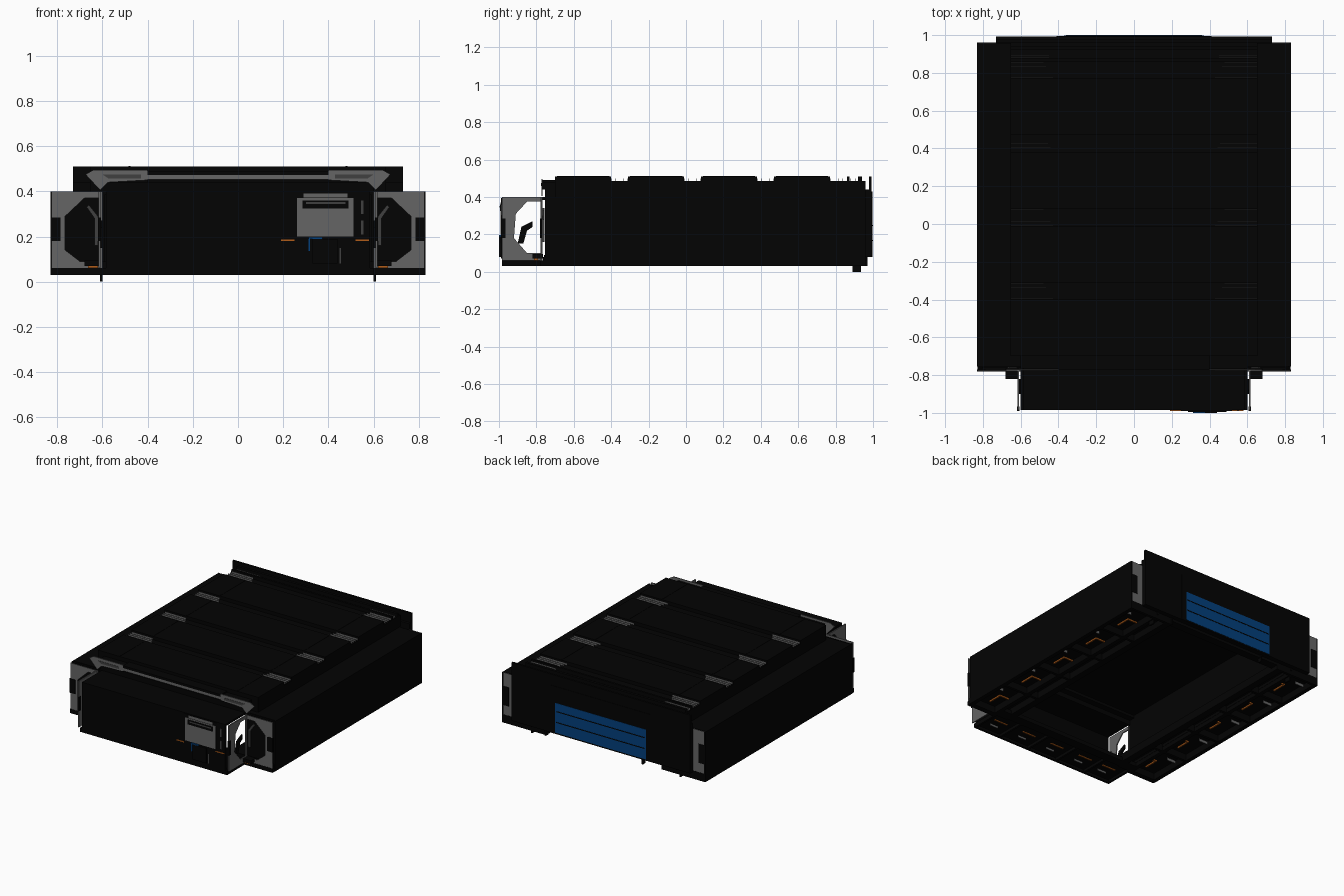
import bpy, bmesh

def mat(name, rgb):
    m = bpy.data.materials.new(name)
    m.diffuse_color = (*rgb, 1)
    return m

BLACK = mat("black", (0.001, 0.001, 0.001))
GREY = mat("grey", (0.13, 0.13, 0.13))
DARK = mat("dark grey", (0.05, 0.05, 0.05))
BLUE = mat("blue", (0.001, 0.05, 0.2))
ORANGE = mat("orange", (0.45, 0.11, 0.01))

def finish(bm, name, m):
    bmesh.ops.recalc_face_normals(bm, faces=bm.faces)
    me = bpy.data.meshes.new(name)
    bm.to_mesh(me)
    bm.free()
    me.materials.append(m)
    ob = bpy.data.objects.new(name, me)
    bpy.context.collection.objects.link(ob)
    return ob

def box(name, m, x0, x1, y0, y1, z0, z1):
    bm = bmesh.new()
    bmesh.ops.create_cube(bm, size=1)
    for v in bm.verts:
        v.co = ((x0 + x1) / 2 + v.co.x * (x1 - x0), (y0 + y1) / 2 + v.co.y * (y1 - y0),
                (z0 + z1) / 2 + v.co.z * (z1 - z0))
    return finish(bm, name, m)

def place(axis, p, d):
    return (d, p[0], p[1]) if axis == 'X' else (p[0], d, p[1])

def prism(name, m, axis, pts, d0, d1):
    """Outline extruded along X or Y."""
    bm = bmesh.new()
    a, b = [[bm.verts.new(place(axis, p, d)) for p in pts] for d in (d0, d1)]
    bm.faces.new(a)
    bm.faces.new(b)
    for i in range(len(pts)):
        j = (i + 1) % len(pts)
        bm.faces.new((a[i], a[j], b[j], b[i]))
    return finish(bm, name, m)

def ring(name, m, axis, outer, inner, d0, d1):
    """Plate with a hole; both outlines have the same point count."""
    bm = bmesh.new()
    o0, i0, o1, i1 = [[bm.verts.new(place(axis, p, d)) for p in pts]
                      for d in (d0, d1) for pts in (outer, inner)]
    for i in range(len(outer)):
        j = (i + 1) % len(outer)
        for p, q in ((o0, i0), (o1, i1), (o0, o1), (i0, i1)):
            bm.faces.new((p[i], p[j], q[j], q[i]))
    return finish(bm, name, m)

def both(fn, name, m, *args):
    """Make the part on the right and a mirrored copy on the left."""
    ob = fn("right_" + name, m, *args)
    me = ob.data.copy()
    for v in me.vertices:
        v.co.x *= -1
    me.flip_normals()
    cp = bpy.data.objects.new("left_" + name, me)
    bpy.context.collection.objects.link(cp)

# hollow central body, lid and raised top panels
both(box, "body_wall", BLACK, 0.588, 0.60, -0.75, 0.965, 0.06, 0.44)
box("lid", BLACK, -0.655, 0.655, -0.70, 0.96, 0.44, 0.485)
both(box, "lid_skirt", BLACK, 0.60, 0.655, -0.70, 0.96, 0.40, 0.44)
box("lid_front_step", BLACK, -0.6, 0.6, -0.745, -0.70, 0.42, 0.465)
for y in (-0.70, -0.31, 0.08, 0.47):
    box("top_panel", BLACK, -0.655, 0.655, y, y + 0.30, 0.485, 0.51)
    both(box, "panel_groove", BLACK, 0.476, 0.484, y + 0.01, y + 0.29, 0.51, 0.512)
# grey fins at both ends of the gaps between panels
for y in (-0.01, -0.40, 0.38, 0.77):
    for k in range(5):
        f = y + 0.003 + k * 0.0205
        both(box, "gap_fin", GREY, 0.43 + 0.012 * k, 0.65, f, f + 0.0015, 0.484, 0.498)
for k in range(3):
    f = 0.88 + k * 0.012
    both(box, "rear_gap_fin", GREY, 0.45, 0.65, f, f + 0.0015, 0.484, 0.498)
box("rear_lid_rib", BLACK, -0.655, 0.655, 0.86, 0.875, 0.48, 0.51)
box("rear_lid_bar", BLACK, -0.655, 0.655, 0.92, 0.94, 0.48, 0.51)

# hollow side boxes with an open frame underneath
both(box, "side_outer_wall", BLACK, 0.82, 0.83, -0.755, 0.96, 0.03, 0.40)
both(box, "side_inner_wall", BLACK, 0.60, 0.61, -0.75, 0.96, 0.03, 0.40)
both(box, "side_top", BLACK, 0.60, 0.83, -0.74, 0.95, 0.39, 0.40)
both(box, "side_front_wall", BLACK, 0.60, 0.83, -0.755, -0.74, 0.03, 0.395)
both(box, "side_rear_wall", BLACK, 0.60, 0.83, 0.945, 0.955, 0.03, 0.395)
both(box, "side_floor", BLACK, 0.60, 0.82, -0.75, 0.95, 0.08, 0.09)
both(box, "outer_sill", BLACK, 0.80, 0.825, -0.765, 0.96, 0.03, 0.08)
both(box, "inner_sill", BLACK, 0.47, 0.52, -0.75, 0.96, 0.03, 0.09)
both(box, "middle_sill", BLACK, 0.59, 0.62, -0.75, 0.96, 0.03, 0.09)
both(box, "rail_floor", BLACK, 0.5, 0.62, -0.75, 0.96, 0.08, 0.09)
for i in range(6):
    y = -0.76 + i * 0.34
    both(box, "sill_rib", BLACK, 0.5, 0.82, y, y + 0.02, 0.03, 0.09)
    if i < 5:
        both(box, "cable_strip", ORANGE, 0.69, 0.70, y + 0.06, y + 0.17, 0.07, 0.082)
        both(box, "cable_branch", ORANGE, 0.62, 0.69, y + 0.16, y + 0.17, 0.07, 0.082)
        both(box, "rail_bracket", GREY, 0.73, 0.80, y + 0.24, y + 0.245, 0.06, 0.082)
box("rear_sill", BLACK, -0.6, 0.6, 0.90, 0.96, 0.06, 0.09)
box("front_inner_sill", BLACK, -0.6, 0.6, -0.75, -0.68, 0.03, 0.06)

# hollow front compartment, open at the ends
box("front_panel", BLACK, -0.585, 0.585, -0.985, -0.97, 0.03, 0.40)
box("front_roof", BLACK, -0.585, 0.585, -0.975, -0.75, 0.385, 0.40)
box("front_upper_wall", BLACK, -0.6, 0.6, -0.755, -0.745, 0.385, 0.44)
box("front_floor", BLACK, -0.585, 0.585, -0.975, -0.75, 0.05, 0.06)
both(box, "front_floor_edge", BLACK, 0.585, 0.60, -0.985, -0.75, 0.03, 0.06)
for x in (-0.38, -0.13, 0.12, 0.37):
    box("front_floor_rib", BLACK, x, x + 0.015, -0.97, -0.75, 0.03, 0.05)
for x in (-0.53, -0.32, -0.07, 0.18, 0.43):
    box("front_floor_cable", ORANGE, x, x + 0.11, -0.84, -0.83, 0.043, 0.051)
    box("front_floor_bracket", GREY, x + 0.03, x + 0.10, -0.90, -0.895, 0.036, 0.051)

# grey front corner brackets
both(ring, "front_flange", GREY, 'Y',
     [(0.60, 0.40), (0.70, 0.40), (0.825, 0.40), (0.825, 0.06), (0.72, 0.06), (0.60, 0.06)],
     [(0.612, 0.37), (0.68, 0.37), (0.765, 0.29), (0.765, 0.14), (0.70, 0.09), (0.612, 0.09)],
     -0.778, -0.772)
both(box, "flange_sill", BLACK, 0.6, 0.828, -0.78, -0.74, 0.03, 0.06)
both(box, "flange_slot", BLACK, 0.785, 0.83, -0.781, -0.769, 0.18, 0.285)
both(ring, "side_flange", GREY, 'X',
     [(-0.985, 0.40), (-0.87, 0.40), (-0.768, 0.40), (-0.768, 0.06), (-0.87, 0.06), (-0.985, 0.06)],
     [(-0.91, 0.31), (-0.85, 0.375), (-0.775, 0.375), (-0.775, 0.10), (-0.85, 0.10), (-0.92, 0.18)],
     0.609, 0.617)
both(box, "side_flange_slot", BLACK, 0.607, 0.62, -0.99, -0.965, 0.18, 0.285)
both(prism, "corner_brace", BLACK, 'X',
     [(-0.90, 0.15), (-0.87, 0.15), (-0.85, 0.22), (-0.82, 0.24), (-0.82, 0.27), (-0.88, 0.24)],
     0.60, 0.612)
both(box, "connector", BLACK, 0.61, 0.68, -0.82, -0.765, 0.07, 0.095)
both(box, "connector_cable", ORANGE, 0.62, 0.665, -0.812, -0.79, 0.06, 0.07)
both(prism, "flange_gusset", DARK, 'Y',
     [(0.62, 0.29), (0.66, 0.34), (0.67, 0.33), (0.635, 0.28), (0.635, 0.16), (0.62, 0.16)],
     -0.766, -0.757)

# grey trim bar above the front
both(prism, "trim_wing", GREY, 'Y',
     [(0.40, 0.495), (0.64, 0.495), (0.675, 0.475), (0.61, 0.405), (0.575, 0.44), (0.40, 0.45)],
     -0.773, -0.767)
both(prism, "trim_wing_inset", DARK, 'Y',
     [(0.43, 0.475), (0.60, 0.475), (0.575, 0.458), (0.43, 0.458)], -0.775, -0.773)
box("trim_middle", GREY, -0.40, 0.40, -0.771, -0.766, 0.452, 0.473)
box("trim_cap", BLACK, -0.40, 0.40, -0.772, -0.70, 0.473, 0.49)
both(box, "trim_stay", BLACK, 0.40, 0.6, -0.766, -0.70, 0.44, 0.48)

# service module on the front
box("module_back", BLACK, 0.25, 0.52, -0.989, -0.984, 0.07, 0.395)
box("module_face", GREY, 0.262, 0.512, -0.991, -0.988, 0.20, 0.37)
box("module_top", GREY, 0.29, 0.485, -0.990, -0.987, 0.372, 0.39)
box("module_slot", BLACK, 0.285, 0.49, -0.994, -0.99, 0.325, 0.36)
box("module_handle", DARK, 0.30, 0.475, -0.996, -0.993, 0.343, 0.352)
box("module_socket", BLACK, 0.33, 0.44, -1.0, -0.988, 0.08, 0.19)
box("module_blue_top", BLUE, 0.312, 0.375, -1.0, -0.988, 0.19, 0.197)
box("module_blue_side", BLUE, 0.312, 0.319, -0.995, -0.988, 0.135, 0.197)
for x in (0.19, 0.51):
    box("module_cable", ORANGE, x, x + 0.07, -0.989, -0.984, 0.18, 0.187)
for x in (0.33, 0.45):
    box("module_foot", DARK, x, x + 0.006, -0.992, -0.988, 0.08, 0.15)
for z in (0.21, 0.30):
    box("side_catch", DARK, 0.545, 0.555, -0.988, -0.984, z, z + 0.06)

# rear plate with blue panel and dark seams
box("rear_plate", BLACK, -0.73, 0.73, 0.978, 0.993, 0.08, 0.51)
box("rear_inner_plate", BLACK, -0.73, 0.73, 0.958, 0.978, 0.08, 0.44)
box("rear_plate_middle", BLACK, -0.41, 0.41, 0.993, 0.996, 0.08, 0.43)
box("blue_panel", BLUE, -0.37, 0.37, 0.99, 0.998, 0.09, 0.31)
for z in (0.165, 0.245):
    box("blue_panel_seam", BLACK, -0.36, 0.36, 0.995, 1.0, z, z + 0.006)

# grey rear corner plates and locating pins
both(box, "rear_flange", GREY, 0.73, 0.826, 0.956, 0.959, 0.06, 0.40)
both(box, "rear_flange_slot", BLACK, 0.775, 0.829, 0.952, 0.962, 0.16, 0.30)
both(box, "locating_pin", BLACK, 0.60, 0.612, 0.89, 0.935, 0.0, 0.08)
for x in (0.465, -0.327):
    box("small_pin", BLACK, x, x + 0.01, 0.94, 0.97, 0.03, 0.09)
